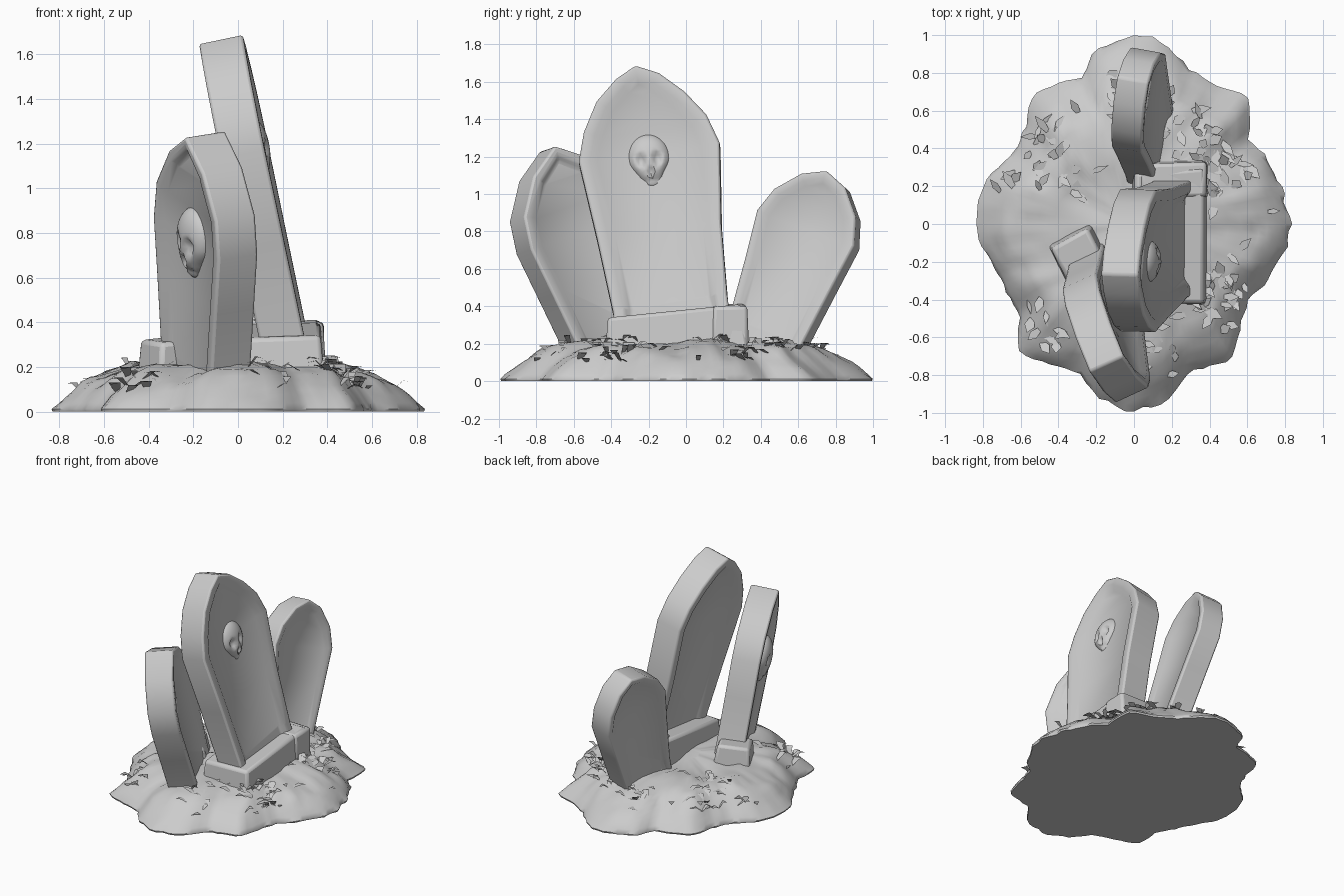
import bpy, bmesh, math, random
from mathutils import Vector, noise

if "Cube" in bpy.data.objects:
    bpy.data.objects.remove(bpy.data.objects["Cube"])

random.seed(4)


def finish(name, bm, angle=35, bevel=0.0):
    me = bpy.data.meshes.new(name)
    bm.to_mesh(me)
    bm.free()
    ob = bpy.data.objects.new(name, me)
    bpy.context.collection.objects.link(ob)
    if bevel:
        m = ob.modifiers.new("bevel", 'BEVEL')
        m.width, m.segments, m.limit_method, m.angle_limit = bevel, 2, 'ANGLE', math.radians(40)
    bpy.ops.object.select_all(action='DESELECT')
    ob.select_set(True)
    bpy.context.view_layer.objects.active = ob
    bpy.ops.object.shade_smooth_by_angle(angle=math.radians(angle))
    return ob


# Mound outline seen from above
OUTLINE = [(.83, 0), (.8, .13), (.73, .32), (.6, .45), (.6, .67), (.45, .73), (.3, .82), (.2, .93),
           (.1, .985), (0, 1), (-.1, .98), (-.2, .93), (-.28, .78), (-.53, .69), (-.58, .5), (-.65, .36),
           (-.78, .25), (-.83, .08), (-.82, -.1), (-.72, -.27), (-.61, -.48), (-.6, -.69), (-.3, -.78),
           (-.18, -.93), (0, -1), (.18, -.93), (.3, -.78), (.52, -.72), (.57, -.5), (.61, -.4),
           (.72, -.28), (.82, -.1)]
POLAR = sorted((math.atan2(y, x) % math.tau, math.hypot(x, y)) for x, y in OUTLINE)
POLAR.append((math.tau, POLAR[0][1]))
SLOPE = [(0, .225), (.45, .215), (.62, .205), (.75, .175), (.85, .125), (.93, .07), (1, .012)]


def lerp_table(table, t):
    for (a, u), (b, v) in zip(table, table[1:]):
        if t <= b:
            return u + (v - u) * (t - a) / (b - a)
    return table[-1][1]


def ground(theta, f):
    r = f * lerp_table(POLAR, theta % math.tau)
    x, y = r * math.cos(theta), r * math.sin(theta)
    bump = noise.noise(Vector((x * 4, y * 4, 1.7))) * .035 + noise.noise(Vector((x * 11, y * 11, 5))) * .022
    return Vector((x, y, lerp_table(SLOPE, f) + bump * min(1, (1 - f) * 6)))


def mound():
    bm = bmesh.new()
    n = 128
    angs = [math.tau * i / n for i in range(n)]
    rings = [[bm.verts.new(ground(a, f)) for a in angs]
             for f in (1, .97, .93, .89, .85, .8, .75, .68, .6, .5, .38, .25, .12)]
    for v in rings[0]:      # ragged rim
        v.co.xy *= 1 + .025 * noise.noise(v.co * 14) - .005
    rings.insert(0, [bm.verts.new((v.co.x * .995, v.co.y * .995, 0)) for v in rings[0]])
    for r0, r1 in zip(rings, rings[1:]):
        for i in range(n):
            bm.faces.new((r0[i], r0[(i + 1) % n], r1[(i + 1) % n], r1[i]))
    bm.faces.new(rings[-1])
    bm.faces.new(rings[0][::-1])
    finish("earth_mound", bm, 50)


def frame(up, face):
    u = Vector(up).normalized()
    n = Vector(face)
    n = (n - u * n.dot(u)).normalized()
    return u.cross(n), n, u


def headstone(name, base, up, face, half, thick, rim, depth):
    """Mirrored half profile, given thickness, with a recessed panel on both faces."""
    w, n, u = frame(up, face)
    prof = half + [(-a, h) for a, h in half[::-1] if a]
    prof = [(a + random.uniform(-.006, .006), h + random.uniform(-.006, .006)) for a, h in prof]
    bm = bmesh.new()
    sides = [[bm.verts.new(Vector(base) + w * a + n * d + u * h) for a, h in prof]
             for d in (-thick / 2, thick / 2)]
    caps = [bm.faces.new(s) for s in sides]
    k = len(prof)
    for i in range(k):
        bm.faces.new((sides[0][i], sides[0][(i + 1) % k], sides[1][(i + 1) % k], sides[1][i]))
    bmesh.ops.recalc_face_normals(bm, faces=bm.faces)
    bmesh.ops.inset_individual(bm, faces=caps, thickness=rim * .6)
    bmesh.ops.inset_individual(bm, faces=caps, thickness=rim * .4, depth=-depth)
    bmesh.ops.triangulate(bm, faces=caps)
    finish(name, bm, 40, .012)


def skull(name, base, up, face, a, h, d, s):
    """Shallow skull relief: sphere narrowed to a jaw, with pushed-in sockets."""
    w, n, u = frame(up, face)
    centre = Vector(base) + w * a + n * d + u * h
    bm = bmesh.new()
    bmesh.ops.create_icosphere(bm, subdivisions=4, radius=1)
    pits = [(-.38, -.1, .27), (.38, -.1, .27), (0, -.52, .15)]
    for v in bm.verts:
        x, y, z = v.co
        if z < -.2:
            x *= 1 - .25 * min(1, (-.2 - z) / .4)
        push = sum(.4 * max(0, 1 - (math.hypot(x - px, z - pz) / pr) ** 2) for px, pz, pr in pits) if y > 0 else 0
        if y > 0 and abs(z + .78) < .07:
            push += .12
        zz = z * (1.0 if z > 0 else 1.3)
        v.co = centre + (w * x * 1.05 + n * (y - push) * .65 + u * zz * 1.2) * s
    bmesh.ops.recalc_face_normals(bm, faces=bm.faces)
    finish(name, bm, 50)


def block(name, loc, size, rot, taper=.92):
    """Worn stone block: tapered, with slightly uneven corners."""
    bm = bmesh.new()
    bmesh.ops.create_cube(bm, size=1)
    for v in bm.verts:
        if v.co.z > 0:
            v.co.x *= taper
            v.co.y *= taper
        v.co += Vector([random.uniform(-.03, .03) for _ in range(3)])
    bmesh.ops.scale(bm, vec=size, verts=bm.verts)
    ob = finish(name, bm, 35, .02)
    ob.location = loc
    ob.rotation_euler = [math.radians(r) for r in rot]


def grass():
    bm = bmesh.new()
    spots = [(.42, .36), (.42, .3), (.42, -.36), (.28, -.38), (-.35, .3), (-.5, .5), (.13, -.72), (.2, .6),
             (-.58, .28), (.55, -.42), (-.45, -.55), (.45, .2), (-.1, .72), (.4, -.2)]
    for i in range(190):
        sx, sy = random.choice(spots)
        x, y = sx + random.gauss(0, .08), sy + random.gauss(0, .08)
        th = math.atan2(y, x)
        f = min(.88, math.hypot(x, y) / lerp_table(POLAR, th % math.tau))
        p = ground(th, f) + Vector((0, 0, -.005))
        yaw = random.uniform(0, math.tau)
        out = Vector((math.cos(yaw), math.sin(yaw), 0))
        side = Vector((-out.y, out.x, 0)) * random.uniform(.015, .03)
        ln = random.uniform(.05, .11)
        up = Vector((0, 0, random.uniform(.01, .045)))
        pts = (p - side * .5, p + out * ln * .5 + up - side, p + out * ln + up * .8,
               p + out * ln * .5 + up + side, p + side * .5)
        bm.faces.new([bm.verts.new(q) for q in pts])
    finish("grass_blades", bm, 20)


mound()
grass()

# Three leaning headstones: base point, up direction, facing direction
tall = ((.2, -.08, .35), (-.21, -.14, 1), (1, 0, 0))
front = ((-.145, -.38, .2), (0, -.35, 1), (-.89, -.46, 0))
rear = ((.08, .44, .25), (-.1, .38, 1), (.97, -.23, 0))
headstone("tall_headstone", *tall,
          [(.31, -.25), (.31, .05), (.335, .45), (.38, .88), (.33, 1.04), (.24, 1.19), (.12, 1.3), (0, 1.365)],
          .2, .1, .03)
headstone("front_headstone", *front,
          [(.25, -.12), (.25, 0), (.295, .35), (.335, .62), (.31, .8), (.17, .99), (0, 1.105)], .2, .08, .025)
headstone("rear_headstone", *rear,
          [(.21, -.15), (.21, 0), (.25, .35), (.28, .6), (.24, .74), (.13, .87), (0, .93)], .17, .07, .02)

# Carved skulls
skull("tall_headstone_skull", *tall, 0, .86, .045, .108)
skull("front_headstone_skull", *front, .03, .63, .06, .12)

# Footing stones
block("tall_headstone_plinth", (.19, -.06, .24), (.39, .78, .26), (6, 0, 0))
block("tall_headstone_step", (.2, .23, .29), (.38, .2, .24), (2, 3, 2))
block("front_headstone_footing", (-.29, -.16, .21), (.27, .25, .23), (3, -4, 27), .85)
